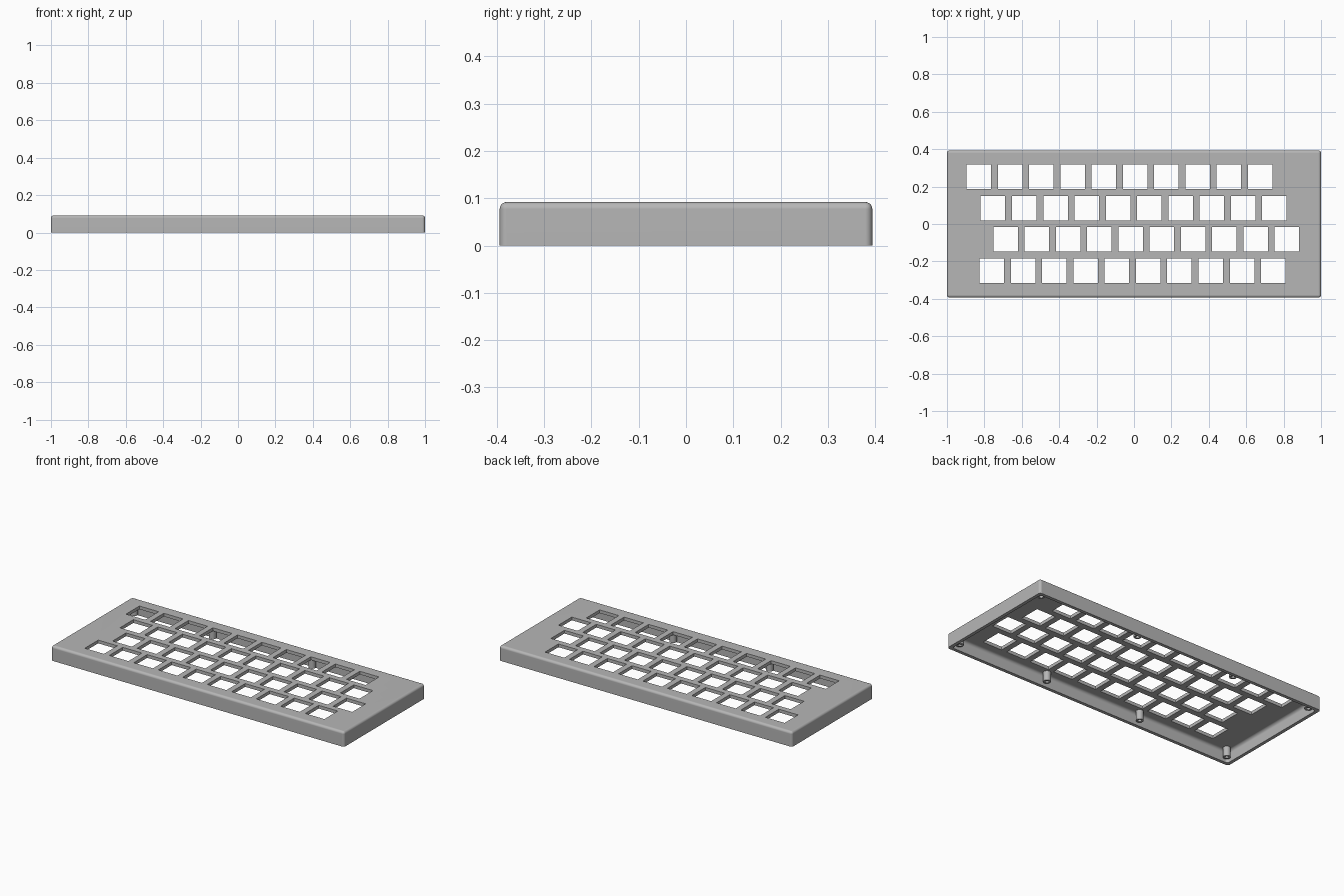
import bpy
import bmesh
import math
from mathutils import Matrix, Vector

if "Cube" in bpy.data.objects:
    bpy.data.objects.remove(bpy.data.objects["Cube"])

# Case dimensions
LENGTH, DEPTH, HEIGHT = 2.0, 0.788, 0.092
WALL, PLATE = 0.02, 0.02
PITCH, HOLE = 0.1672, 0.131
ROW_STARTS = (-0.83, -0.754, -0.687, -0.76)   # first key of each row, back to front
BACK_ROW_Y = 0.252

grey = bpy.data.materials.new("case grey")
grey.use_nodes = True
colour = (0.47, 0.47, 0.47, 1)
grey.diffuse_color = colour
grey.node_tree.nodes["Principled BSDF"].inputs["Base Color"].default_value = colour


def make_object(name, bm):
    bmesh.ops.recalc_face_normals(bm, faces=bm.faces)
    mesh = bpy.data.meshes.new(name)
    bm.to_mesh(mesh)
    bm.free()
    mesh.materials.append(grey)
    obj = bpy.data.objects.new(name, mesh)
    bpy.context.collection.objects.link(obj)
    return obj


def add_box(bm, centre, size):
    matrix = Matrix.Translation(centre) @ Matrix.Diagonal((*size, 1))
    bmesh.ops.create_cube(bm, size=1, matrix=matrix)


def rounded_block(name, x, y, bottom, top, radius):
    """Box with rounded top and upright edges and a sharp bottom."""
    bm = bmesh.new()
    add_box(bm, (0, 0, (bottom + top) / 2), (x, y, top - bottom))
    middle = (bottom + top) / 2
    edges = [e for e in bm.edges if max(v.co.z for v in e.verts) > middle]
    bmesh.ops.bevel(bm, geom=edges, offset=radius, segments=5, profile=0.5,
                    affect='EDGES', clamp_overlap=True)
    return make_object(name, bm)


def activate(obj):
    bpy.ops.object.select_all(action='DESELECT')
    obj.select_set(True)
    bpy.context.view_layer.objects.active = obj


def cut(target, cutter):
    mod = target.modifiers.new("cut", 'BOOLEAN')
    mod.operation = 'DIFFERENCE'
    mod.solver = 'EXACT'
    mod.object = cutter
    activate(target)
    bpy.ops.object.modifier_apply(modifier=mod.name)
    bpy.data.objects.remove(cutter)


# Hollow case shell, open underneath
case = rounded_block("keyboard_case", LENGTH, DEPTH, 0, HEIGHT, 0.015)
cavity = rounded_block("cavity_cutter", LENGTH - 2 * WALL, DEPTH - 2 * WALL,
                       -0.05, HEIGHT - PLATE, 0.018)
cut(case, cavity)

# Four staggered rows of ten key openings
bm = bmesh.new()
for row, start in enumerate(ROW_STARTS):
    for key in range(10):
        centre = (start + key * PITCH, BACK_ROW_Y - row * PITCH, HEIGHT)
        add_box(bm, centre, (HOLE, HOLE, 0.1))
cut(case, make_object("key_opening_cutter", bm))

activate(case)
bpy.ops.object.shade_smooth_by_angle(angle=math.radians(35))
weighted = case.modifiers.new("flat plate normals", 'WEIGHTED_NORMAL')
weighted.keep_sharp = True


# Hollow screw posts under the plate
def screw_post(name, x, y):
    outer, inner, low, high = 0.021, 0.011, 0.014, HEIGHT - PLATE + 0.005
    bm = bmesh.new()
    profile = [(inner, low), (outer, low), (outer, high), (inner, high)]
    verts = [bm.verts.new((r, 0, z)) for r, z in profile]
    edges = [bm.edges.new((verts[i], verts[(i + 1) % 4])) for i in range(4)]
    bmesh.ops.spin(bm, geom=verts + edges, cent=(0, 0, 0), axis=(0, 0, 1),
                   angle=math.tau, steps=24, use_merge=True)
    bmesh.ops.remove_doubles(bm, verts=bm.verts, dist=0.0001)
    bmesh.ops.translate(bm, verts=bm.verts, vec=Vector((x, y, 0)))
    post = make_object(name, bm)
    activate(post)
    bpy.ops.object.shade_smooth_by_angle(angle=math.radians(35))


for side, y, columns in (("front", -0.345, (-0.95, -0.33, 0.33, 0.95)),
                         ("back", 0.345, (-0.95, -0.415, 0.265, 0.95))):
    for number, x in enumerate(columns, 1):
        screw_post(f"{side}_screw_post_{number}", x, y)
